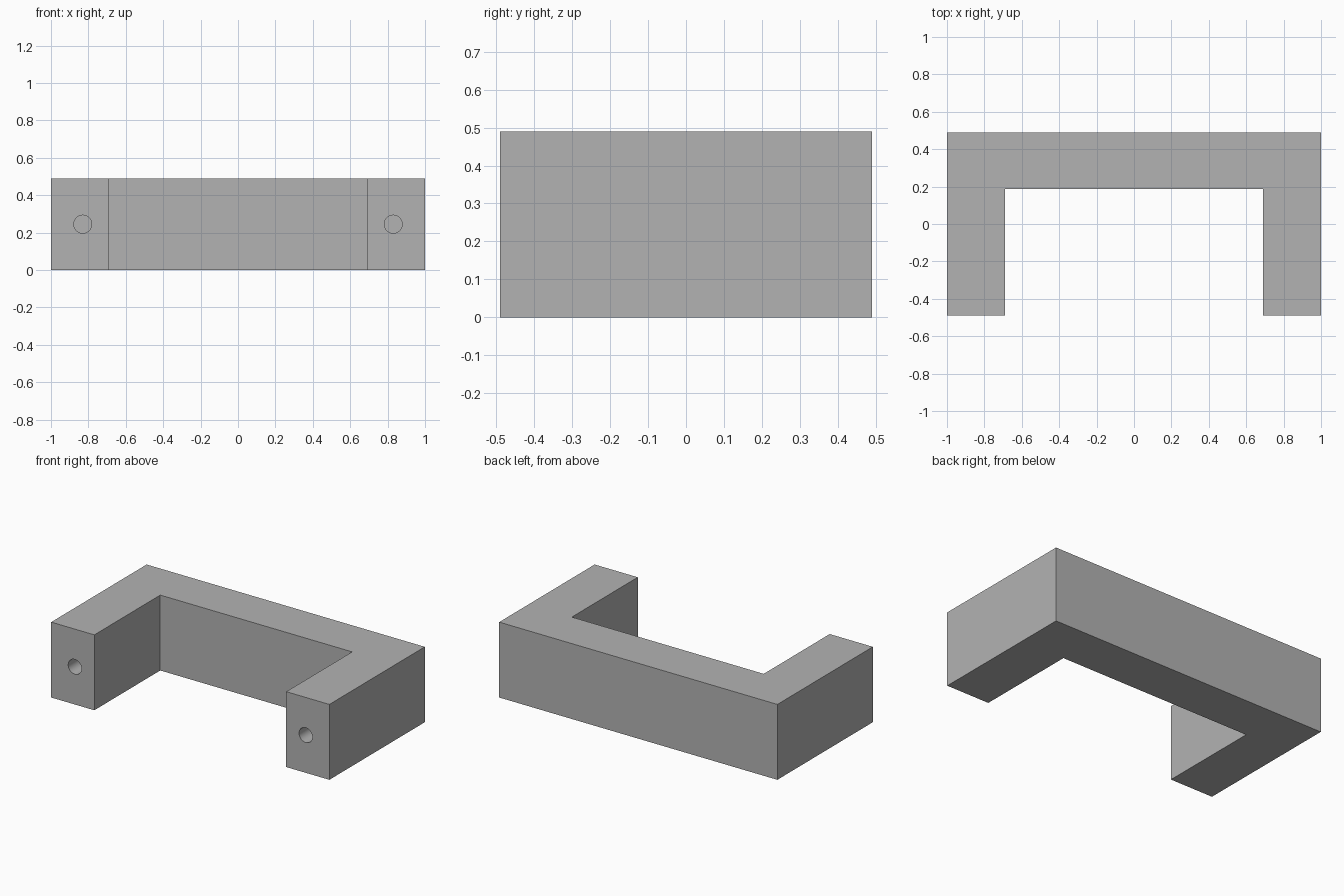
import bpy
import bmesh
from math import pi
from mathutils import Matrix, Vector

cube = bpy.data.objects.get("Cube")
if cube:
    bpy.data.objects.remove(cube, do_unlink=True)

HEIGHT = 0.49
DEPTH = 0.49          # half of the depth
INNER_X, INNER_Y = 0.69, 0.187
HOLE_X, HOLE_RADIUS, HOLE_DEPTH = 0.83, 0.048, 0.4

grey = bpy.data.materials.new("plain grey")
grey.use_nodes = True
colour = (0.45, 0.45, 0.45, 1)
grey.diffuse_color = colour
grey.node_tree.nodes["Principled BSDF"].inputs["Base Color"].default_value = colour


def add_object(name, bm):
    bmesh.ops.recalc_face_normals(bm, faces=bm.faces)
    mesh = bpy.data.meshes.new(name)
    bm.to_mesh(mesh)
    bm.free()
    mesh.materials.append(grey)
    obj = bpy.data.objects.new(name, mesh)
    bpy.context.collection.objects.link(obj)
    return obj


# U-shaped handle: half profile mirrored, then extruded upwards
half = [(1, DEPTH), (1, -DEPTH), (INNER_X, -DEPTH), (INNER_X, INNER_Y)]
profile = half + [(-x, y) for x, y in reversed(half)]
bm = bmesh.new()
base = bm.faces.new([bm.verts.new((x, y, 0)) for x, y in profile])
top = bmesh.ops.extrude_face_region(bm, geom=[base])["geom"]
bmesh.ops.translate(bm, vec=Vector((0, 0, HEIGHT)),
                    verts=[v for v in top if isinstance(v, bmesh.types.BMVert)])
handle = add_object("handle", bm)

# Blind screw holes in the front end of each leg
bm = bmesh.new()
for side in (-1, 1):
    place = Matrix.Translation((side * HOLE_X, -DEPTH, HEIGHT / 2))
    bmesh.ops.create_cone(bm, cap_ends=True, segments=48, radius1=HOLE_RADIUS,
                          radius2=HOLE_RADIUS, depth=2 * HOLE_DEPTH,
                          matrix=place @ Matrix.Rotation(pi / 2, 4, "X"))
cutter = add_object("screw_hole_cutter", bm)
cutter.hide_render = True

cut = handle.modifiers.new("screw holes", "BOOLEAN")
cut.operation = "DIFFERENCE"
cut.solver = "EXACT"
cut.object = cutter

bpy.ops.object.select_all(action="DESELECT")
handle.select_set(True)
bpy.context.view_layer.objects.active = handle
bpy.ops.object.modifier_apply(modifier=cut.name)
bpy.data.objects.remove(cutter, do_unlink=True)

# Round hole walls, crisp edges
bpy.ops.object.shade_smooth_by_angle(angle=pi / 6)
